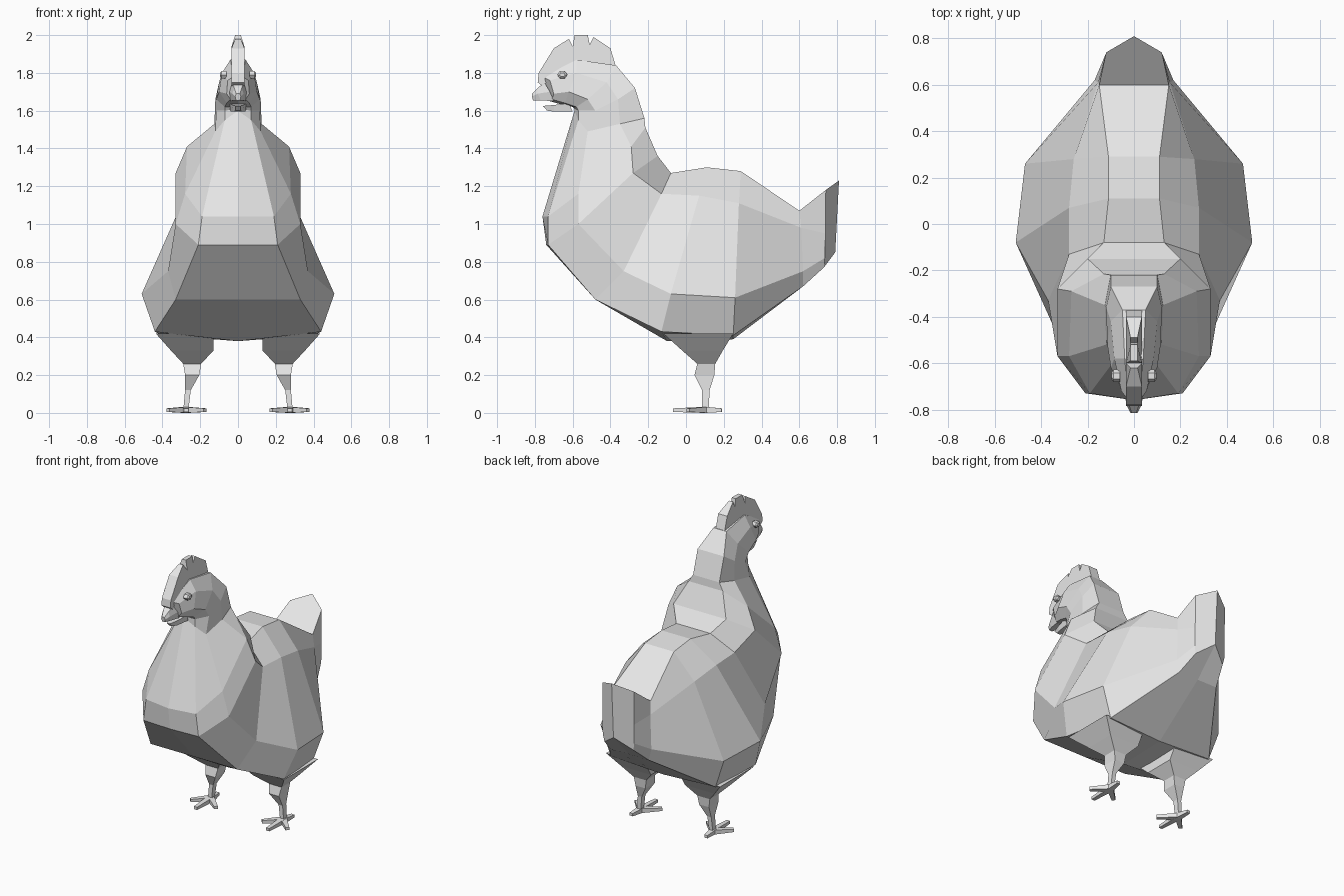
import bpy, bmesh, math
from mathutils import Vector

if "Cube" in bpy.data.objects:
    bpy.data.objects.remove(bpy.data.objects["Cube"])

grey = bpy.data.materials.new("plain_grey")
grey.diffuse_color = (0.8, 0.8, 0.8, 1)
grey.use_nodes = True
grey.node_tree.nodes["Principled BSDF"].inputs["Base Color"].default_value = grey.diffuse_color


def finish(name, bm, mirror=False):
    """Turn a bmesh into a flat-shaded object, optionally mirrored across x."""
    if mirror:
        geo = bm.verts[:] + bm.edges[:] + bm.faces[:]
        dup = bmesh.ops.duplicate(bm, geom=geo)["geom"]
        for v in dup:
            if isinstance(v, bmesh.types.BMVert):
                v.co.x = -v.co.x
    bmesh.ops.remove_doubles(bm, verts=bm.verts[:], dist=0.0005)
    bmesh.ops.recalc_face_normals(bm, faces=bm.faces[:])
    me = bpy.data.meshes.new(name)
    bm.to_mesh(me)
    bm.free()
    me.materials.append(grey)
    ob = bpy.data.objects.new(name, me)
    bpy.context.collection.objects.link(ob)
    return ob


def skin(bm, rings, closed, cap_start, cap_end):
    """Bridge successive rings of points with quads."""
    vs = [[bm.verts.new(p) for p in r] for r in rings]
    n = len(vs[0])
    for a, b in zip(vs, vs[1:]):
        for i in range(n if closed else n - 1):
            j = (i + 1) % n
            bm.faces.new((a[i], a[j], b[j], b[i]))
    if cap_start:
        bm.faces.new(vs[0])
    if cap_end:
        bm.faces.new(vs[-1])


def half_loft(name, rings, cap_start=True, cap_end=True):
    """Loft half sections (top to bottom), closed on the centre line and mirrored."""
    full = []
    for r in rings:
        r = list(r)
        if r[0][0]:
            r.insert(0, (0, r[0][1], r[0][2]))
        if r[-1][0]:
            r.append((0, r[-1][1], r[-1][2]))
        full.append(r)
    bm = bmesh.new()
    skin(bm, full, False, cap_start, cap_end)
    return finish(name, bm, True)


# Body from tail to neck
neck_ring = [(.10, -.22, 1.56), (.125, -.35, 1.53), (.12, -.52, 1.49), (.07, -.57, 1.55), (0, -.59, 1.60)]
half_loft("body", [
    [(0, .81, 1.23), (.12, .74, 1.18), (.12, .738, .95), (.12, .735, .82), (.11, .73, .77), (0, .79, .85)],
    [(.15, .60, 1.07), (.155, .61, .98), (.17, .62, .75), (.15, .62, .67), (0, .62, .67)],
    [(.11, .29, 1.28), (.26, .28, 1.11), (.47, .26, .61), (.40, .25, .41), (0, .25, .39)],
    [(.11, .11, 1.30), (.28, .07, 1.15), (.51, -.08, .63), (.44, -.13, .43), (0, -.10, .38)],
    [(.13, -.08, 1.27), (.28, -.13, 1.16), (.37, -.33, .75), (.33, -.48, .60), (0, -.48, .60)],
    [(.20, -.15, 1.36), (.33, -.28, 1.27), (.33, -.57, 1.0), (.21, -.73, .89), (0, -.74, .89)],
    [(.13, -.215, 1.51), (.27, -.29, 1.41), (.28, -.57, 1.16), (.19, -.73, 1.04), (0, -.76, 1.04)],
    neck_ring], cap_end=False)

# Head from neck to face
half_loft("head", [
    neck_ring,
    [(.10, -.27, 1.72), (.12, -.36, 1.66), (.115, -.48, 1.60), (.07, -.57, 1.60), (0, -.59, 1.61)],
    [(.05, -.37, 1.84), (.10, -.42, 1.75), (.115, -.52, 1.66), (.07, -.58, 1.62), (0, -.60, 1.62)],
    [(.04, -.58, 1.87), (.085, -.58, 1.80), (.10, -.62, 1.70), (.06, -.64, 1.64), (0, -.65, 1.63)],
    [(.025, -.76, 1.78), (.055, -.72, 1.76), (.06, -.70, 1.69), (.04, -.71, 1.66), (0, -.72, 1.65)],
], cap_start=False)

# Open beak
half_loft("upper_beak", [
    [(.03, -.75, 1.75), (.045, -.72, 1.70), (.04, -.70, 1.65)],
    [(.02, -.785, 1.72), (.03, -.785, 1.69), (.025, -.77, 1.655)],
    [(.01, -.815, 1.69), (.015, -.815, 1.675), (.01, -.81, 1.655)]])
half_loft("lower_beak", [
    [(.045, -.62, 1.64), (.04, -.60, 1.595)],
    [(.03, -.70, 1.63), (.025, -.70, 1.595)],
    [(.012, -.76, 1.625), (.012, -.735, 1.60)]])

# Comb: notched outline, thinner towards the top
comb = [(-.76, 1.73), (-.785, 1.75), (-.78, 1.80), (-.70, 1.93), (-.62, 1.98), (-.60, 1.94), (-.59, 2.0),
        (-.52, 2.0), (-.51, 1.95), (-.49, 1.99), (-.40, 1.93), (-.37, 1.83), (-.58, 1.85), (-.71, 1.78)]
bm = bmesh.new()
skin(bm, [[(s * (.034 if z < 1.95 else .015), y, z) for y, z in comb] for s in (-1, 1)], True, True, True)
finish("comb", bm)

# Eyes: small six-sided discs
for side, tag in ((1, "right"), (-1, "left")):
    bm = bmesh.new()
    rings = [[(side * x, -.655 + r * math.cos(a * math.pi / 3), 1.79 + .8 * r * math.sin(a * math.pi / 3))
              for a in range(6)] for x, r in ((.06, .027), (.088, .027), (.096, .015))]
    skin(bm, rings, True, True, True)
    finish(tag + "_eye", bm)

# Legs: square sections (x min, x max, y min, y max, z) from thigh to ankle
sections = [(.13, .435, -.12, .25, .42), (.13, .355, -.02, .195, .33), (.195, .29, .06, .155, .26),
            (.205, .28, .045, .15, .20), (.25, .28, .085, .125, .12), (.263, .29, .085, .12, .01)]
# Toe tips around the ankle
toes = [(.275, -.07), (.175, .01), (.37, .01), (.285, .19)]
for side, tag in ((1, "right"), (-1, "left")):
    bm = bmesh.new()
    skin(bm, [[(side * x, y, z) for x, y in ((a, c), (b, c), (b, d), (a, d))]
              for a, b, c, d, z in sections], True, True, True)
    finish(tag + "_leg", bm)
    bm = bmesh.new()
    for tx, ty in toes:
        base, tip = Vector((.277, .10, 0)), Vector((tx, ty, 0))
        across = (tip - base).normalized().cross(Vector((0, 0, 1)))
        rings = []
        for p, w, lo, hi in ((base, .02, 0, .032), (tip, .012, .005, .024)):
            ring = [p + across * (s * w) + Vector((0, 0, h)) for s, h in ((-1, lo), (1, lo), (1, hi), (-1, hi))]
            rings.append([(side * v.x, v.y, v.z) for v in ring])
        skin(bm, rings, True, True, True)
    finish(tag + "_foot", bm)
